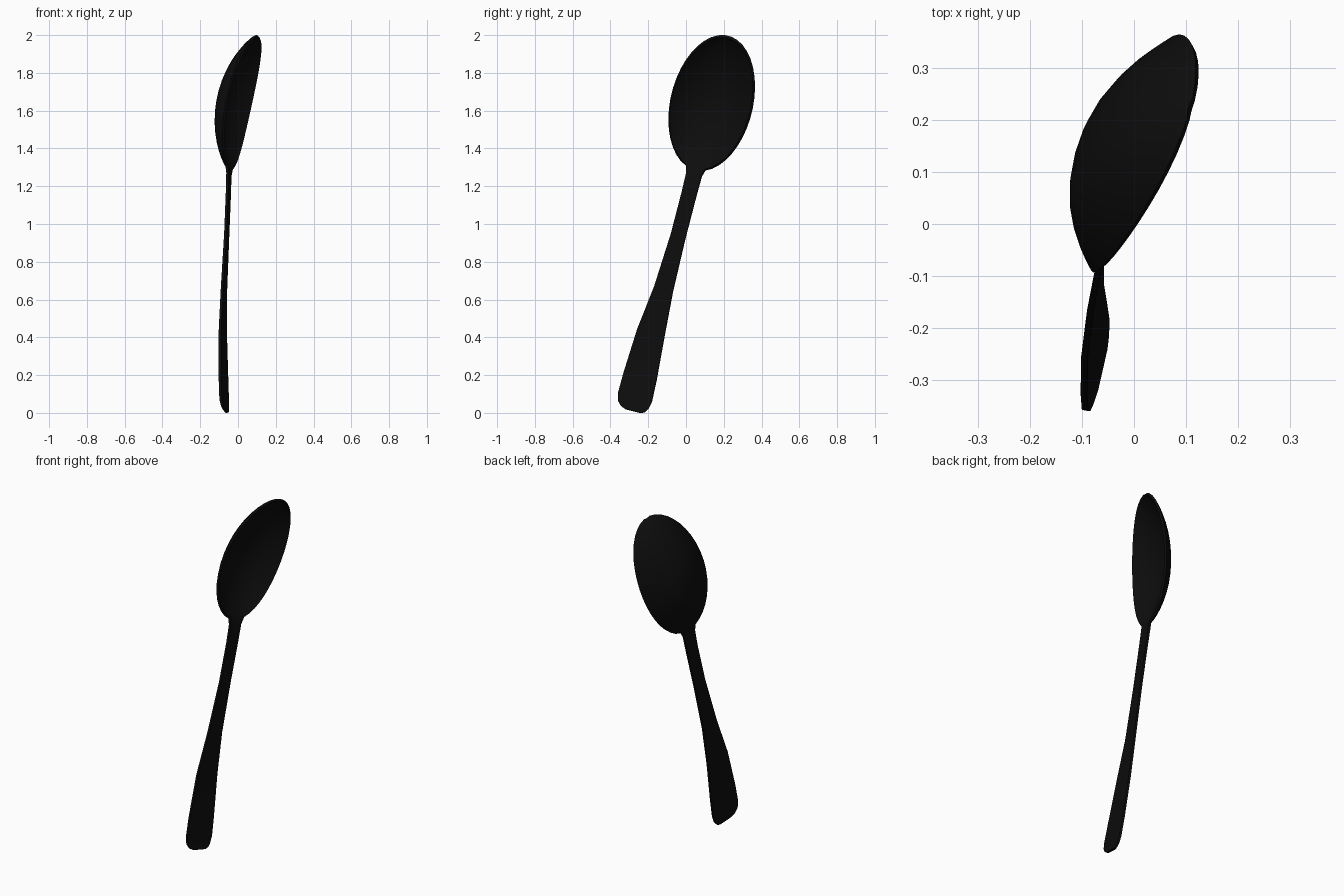
import bpy, bmesh, math
from mathutils import Vector

if "Cube" in bpy.data.objects:
    bpy.data.objects.remove(bpy.data.objects["Cube"])

COLS = 14                                   # strips across the width
ORIGIN = Vector((0, -0.27, 0))
AXIS = Vector((0, 0.239, 0.971))            # along the leaning spoon
SIDE = Vector((0, 0.971, -0.239))           # across its width
HOLLOW = Vector((-1, 0.22, 0.2)).normalized()  # direction the bowl bulges

# Handle stations: distance along axis, half width, sideways offset, x, bulge, twist
stations = [
    (0.012, 0.040, -0.012, -0.066, 0, 0.22),
    (0.022, 0.065, -0.016, -0.069, 0, 0.22),
    (0.045, 0.083, -0.020, -0.072, 0, 0.22),
    (0.085, 0.092, -0.021, -0.074, 0, 0.22),
    (0.200, 0.089, -0.021, -0.077, 0, 0.22),
    (0.440, 0.074, -0.021, -0.080, 0, 0.21),
    (0.680, 0.051, -0.011, -0.074, 0, 0.20),
    (0.970, 0.040, -0.003, -0.060, 0, 0.18),
    (1.200, 0.040, 0.000, -0.051, 0, 0.18),
    (1.305, 0.042, 0.000, -0.048, 0, 0.18),
]

# Bowl stations: an ellipse with an upturned tip and a rounded hollow
N = 18
for i in range(N + 1):
    a = math.radians(166 - (166 - 5) * i / N)
    t = math.cos(a)
    r = math.sin(a)
    stations.append((1.694 + 0.362 * t, 0.214 * r, 0.0,
                     0.005 + 0.0785 * t + 0.027 * t * t,
                     0.104 * r ** 1.6, 0.26))

# Loft the stations into one sheet
bm = bmesh.new()
rows = []
for s, half, off, x, bulge, twist in stations:
    row = []
    for j in range(COLS + 1):
        u = math.sin(math.pi * (j / COLS - 0.5))
        p = ORIGIN + AXIS * s + SIDE * (off + half * u)
        p.x += x + twist * half * u
        p += HOLLOW * bulge * (1 - abs(u) ** 2.2)
        row.append(bm.verts.new(p))
    rows.append(row)
for a, b in zip(rows, rows[1:]):
    for j in range(COLS):
        bm.faces.new((a[j], a[j + 1], b[j + 1], b[j]))
bmesh.ops.recalc_face_normals(bm, faces=bm.faces)
low = min(v.co.z for v in bm.verts)
bmesh.ops.translate(bm, verts=bm.verts, vec=(0, 0, -low))

mesh = bpy.data.meshes.new("spoon")
bm.to_mesh(mesh)
bm.free()
spoon = bpy.data.objects.new("spoon", mesh)
bpy.context.collection.objects.link(spoon)

# Metal thickness
solid = spoon.modifiers.new("thickness", 'SOLIDIFY')
solid.thickness = 0.013
solid.offset = 0

black = bpy.data.materials.new("black")
black.diffuse_color = (0.004, 0.004, 0.004, 1)
black.use_nodes = True
black.node_tree.nodes["Principled BSDF"].inputs["Base Color"].default_value = black.diffuse_color
mesh.materials.append(black)

bpy.context.view_layer.objects.active = spoon
spoon.select_set(True)
bpy.ops.object.modifier_apply(modifier=solid.name)
bpy.ops.object.shade_smooth_by_angle(angle=math.radians(40))
